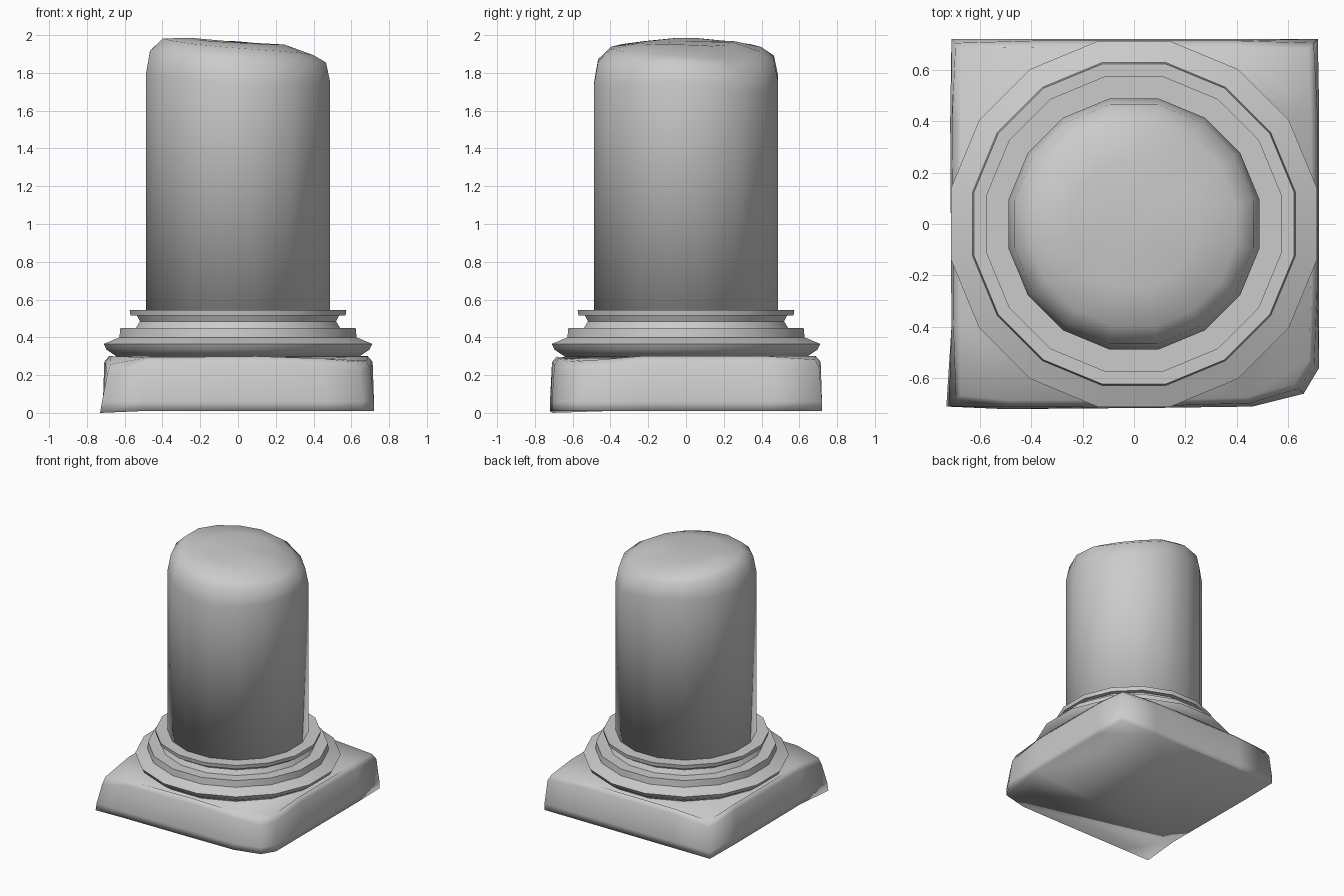
import bpy
import bmesh
import math

cube = bpy.data.objects.get("Cube")
if cube:
    bpy.data.objects.remove(cube, do_unlink=True)

SIDES = 16
stone = bpy.data.materials.new("grey stone")
stone.use_nodes = True
grey = (0.6, 0.6, 0.6, 1)
stone.diffuse_color = grey
stone.node_tree.nodes["Principled BSDF"].inputs["Base Color"].default_value = grey


def loft(name, rings, angle, tip=None):
    """Join equal-length rings of points into a closed, smooth-shaded solid."""
    bm = bmesh.new()
    loops = [[bm.verts.new(p) for p in ring] for ring in rings]
    count = len(loops[0])
    for low, high in zip(loops, loops[1:]):
        for i in range(count):
            j = (i + 1) % count
            bm.faces.new((low[i], low[j], high[j], high[i]))
    bm.faces.new(loops[0][::-1])
    if tip:
        top = bm.verts.new(tip)
        for i in range(count):
            bm.faces.new((loops[-1][i], loops[-1][(i + 1) % count], top))
    else:
        bm.faces.new(loops[-1])
    bmesh.ops.recalc_face_normals(bm, faces=bm.faces)
    mesh = bpy.data.meshes.new(name)
    bm.to_mesh(mesh)
    bm.free()
    mesh.materials.append(stone)
    obj = bpy.data.objects.new(name, mesh)
    bpy.context.collection.objects.link(obj)
    bpy.ops.object.select_all(action="DESELECT")
    obj.select_set(True)
    bpy.context.view_layer.objects.active = obj
    bpy.ops.object.shade_smooth_by_angle(angle=math.radians(angle))
    return obj


def ring(radius, heights):
    """Sixteen-sided ring whose height follows values spaced round the circle."""
    points = []
    for i in range(SIDES):
        turn = (i + 0.5) / SIDES
        a = turn * math.tau
        k = turn * len(heights)
        n = int(k)
        z = heights[n] + (heights[(n + 1) % len(heights)] - heights[n]) * (k - n)
        points.append((radius * math.cos(a), radius * math.sin(a), z))
    return points


# Worn square plinth: x, y and how far the top edge is chipped down
outline = [
    (-0.72, -0.71, 0.07), (-0.5, -0.72, 0.01), (0.1, -0.715, 0), (0.46, -0.71, 0.02),
    (0.66, -0.66, 0.05), (0.72, -0.56, 0.04), (0.72, -0.25, 0), (0.72, 0.45, 0),
    (0.715, 0.72, 0.03), (0.4, 0.72, 0), (-0.4, 0.72, 0), (-0.71, 0.72, 0.03),
    (-0.715, 0.4, 0), (-0.71, -0.4, 0),
]
plinth = []
for z, scale, wear in [(0.01, 1, 0), (0.06, 1, 0), (0.27, 0.99, 1), (0.3, 0.955, 0.6)]:
    plinth.append([(x * (scale - chip * wear * 0.4), y * (scale - chip * wear * 0.4),
                    z - chip * wear) for x, y, chip in outline])
x, y, z = plinth[0][0]
plinth[0][0] = (x - 0.01, y, 0)
loft("plinth", plinth, 100)

# Turned base mouldings
profile = [
    (0.65, 0.295), (0.71, 0.335), (0.725, 0.365), (0.64, 0.4), (0.635, 0.45),
    (0.55, 0.45), (0.53, 0.485), (0.545, 0.515), (0.58, 0.515), (0.585, 0.545), (0.48, 0.545),
]
loft("base_mouldings", [ring(r, [z]) for r, z in profile], 48)

# Shaft with a broken, rounded top
shoulder = [1.76, 1.68, 1.78, 1.8, 1.79, 1.79, 1.73, 1.74]
rim = [1.89, 1.86, 1.93, 1.96, 1.99, 1.96, 1.93, 1.91]
middle = [1.95, 1.94, 1.97, 1.97, 1.99, 1.97, 1.96, 1.95]
bend = [(a + b) / 2 + 0.03 for a, b in zip(shoulder, rim)]
loft("broken_shaft", [
    ring(0.497, [0.53]), ring(0.497, shoulder), ring(0.475, bend),
    ring(0.405, rim), ring(0.25, middle),
], 100, (-0.02, 0, 1.965))
